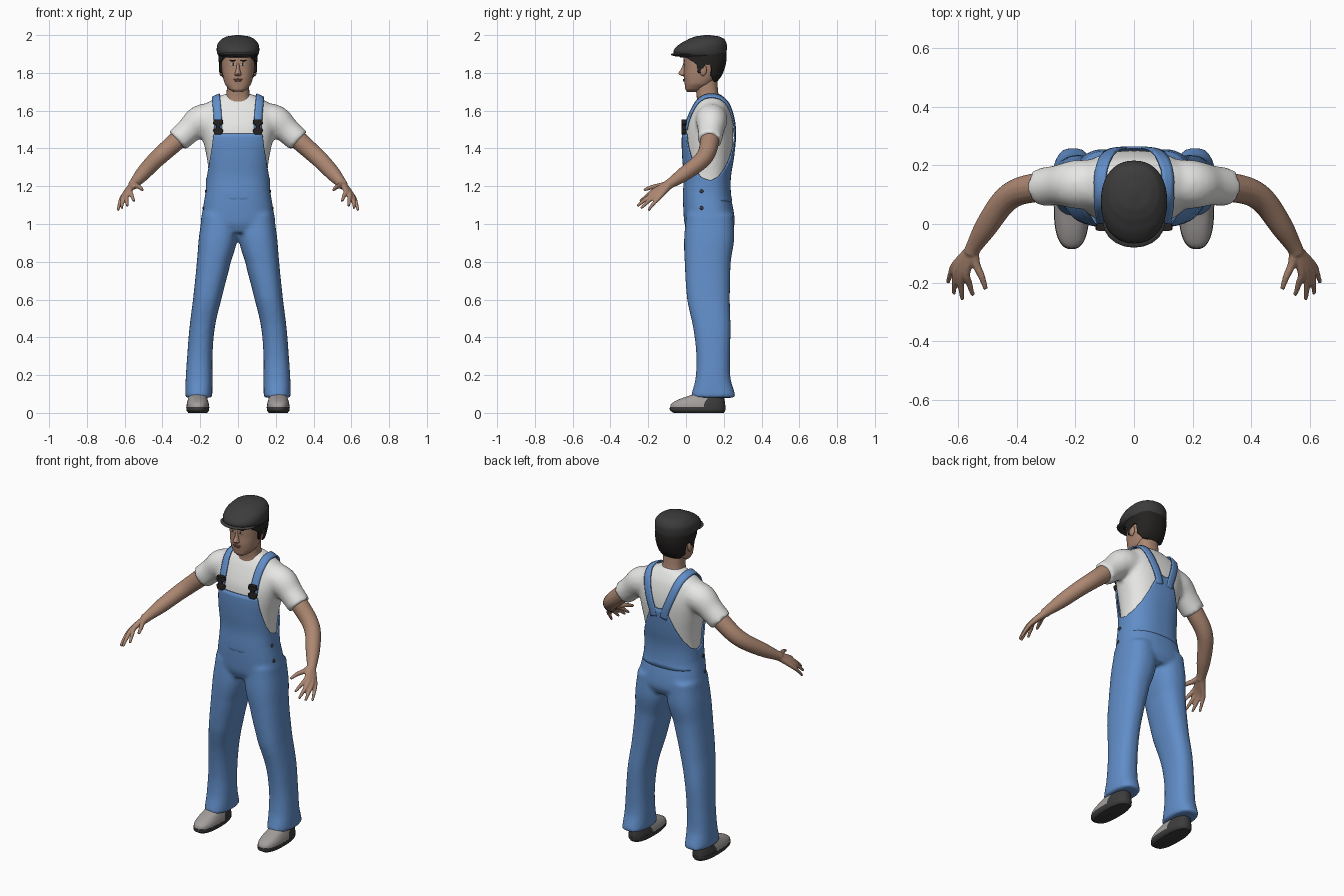
import bpy, bmesh
from math import sin, cos, radians, copysign
from mathutils import Vector
from mathutils.bvhtree import BVHTree

cube = bpy.data.objects.get("Cube")
if cube:
    bpy.data.objects.remove(cube)


def material(name, *rgb):
    m = bpy.data.materials.new(name)
    m.use_nodes = True
    m.diffuse_color = (*rgb, 1)
    bsdf = next(n for n in m.node_tree.nodes if n.type == 'BSDF_PRINCIPLED')
    bsdf.inputs["Base Color"].default_value = (*rgb, 1)
    bsdf.inputs["Roughness"].default_value = 0.8
    return m


BLUE = material("denim blue", .12, .27, .58)
WHITE = material("shirt white", .8, .8, .79)
SKIN = material("skin", .41, .24, .165)
CAP = material("charcoal", .045, .045, .045)
HAIR = material("hair black", .018, .016, .015)
GREY = material("shoe grey", .36, .34, .33)
LIP = material("lip", .27, .12, .09)
EYE = material("eye white", .6, .57, .54)


def hermite(a, b, c, d, t):
    m0, m1 = (c - a) / 2, (d - b) / 2
    return b + t * m0 + t * t * (3 * (c - b) - 2 * m0 - m1) + t ** 3 * (2 * (b - c) + m0 + m1)


def around(seq, i):
    n = len(seq) - 1
    return [seq[min(max(k, 0), n)] for k in (i - 1, i, i + 1, i + 2)]


def at(sections, z):
    """Smoothly read (half width, front, back, centre x) at a height."""
    i = 0
    while i < len(sections) - 2 and z > sections[i + 1][0]:
        i += 1
    q = [(*s, 0)[:5] for s in around(sections, i)]
    t = (z - q[1][0]) / (q[2][0] - q[1][0])
    return [hermite(*(s[k] for s in q), t) for k in range(1, 5)]


def surface(sections, angle, z, grow=0, power=2.4):
    """Point on a lofted body; angle 0 is the front."""
    rx, front, back, cx = at(sections, z)
    s, c = sin(angle), cos(angle)
    x = copysign(abs(s) ** (2 / power), s) * (rx + grow)
    y = copysign(abs(c) ** (2 / power), c) * ((back - front) / 2 + grow)
    return Vector((cx + x, (front + back) / 2 - y, z))


def skin_rings(bm, rings, caps=True, closed=True):
    rows = [[bm.verts.new(p) for p in r] for r in rings]
    n = len(rows[0])
    for a, b in zip(rows, rows[1:]):
        for k in range(n if closed else n - 1):
            j = (k + 1) % n
            bm.faces.new((a[k], a[j], b[j], b[k]))
    if caps:
        bm.faces.new(rows[0])
        bm.faces.new(rows[-1])


def loft(bm, sections, side=1, sub=5, n=40, power=2.4):
    zs = [a[0] + (b[0] - a[0]) * k / sub for a, b in zip(sections, sections[1:]) for k in range(sub)]
    zs.append(sections[-1][0])
    flip = Vector((side, 1, 1))
    skin_rings(bm, [[surface(sections, radians(360 * k / n), z, 0, power) * flip for k in range(n)] for z in zs])


def tube(bm, points, side=1, sub=5, n=16):
    """Round limb through (x, y, z, radius) points."""
    path = []
    for i in range(len(points) - 1):
        q = around(points, i)
        path += [[hermite(*(p[k] for p in q), t / sub) for k in range(4)] for t in range(sub)]
    path.append(points[-1])
    rings = []
    for i, p in enumerate(path):
        c = Vector(p[:3])
        d = Vector(path[min(i + 1, len(path) - 1)][:3]) - Vector(path[max(i - 1, 0)][:3])
        u = d.cross(Vector((0, 1, .3))).normalized()
        v = d.cross(u).normalized()
        ring = [c + p[3] * (u * cos(radians(360 * k / n)) + v * sin(radians(360 * k / n))) for k in range(n)]
        rings.append([Vector((side * r.x, r.y, r.z)) for r in ring])
    skin_rings(bm, rings)


def finish(name, bm, *mats, voxel=0, smooth=4, thick=0):
    bmesh.ops.recalc_face_normals(bm, faces=bm.faces)
    me = bpy.data.meshes.new(name)
    bm.to_mesh(me)
    bm.free()
    ob = bpy.data.objects.new(name, me)
    bpy.context.collection.objects.link(ob)
    for m in mats:
        me.materials.append(m)
    bpy.ops.object.select_all(action='DESELECT')
    ob.select_set(True)
    bpy.context.view_layer.objects.active = ob
    if voxel:
        r = ob.modifiers.new("blend", 'REMESH')
        r.mode, r.voxel_size, r.use_smooth_shade = 'VOXEL', voxel, True
        s = ob.modifiers.new("soften", 'SMOOTH')
        s.factor, s.iterations = .5, smooth
    else:
        bpy.ops.object.shade_smooth_by_angle(angle=radians(45))
    if thick:
        s = ob.modifiers.new("thickness", 'SOLIDIFY')
        s.thickness, s.offset = thick, 0
    bpy.context.view_layer.update()
    return ob


def lofted(name, sections, mat, **kw):
    bm = bmesh.new()
    loft(bm, sections, **kw)
    return finish(name, bm, mat)


def ball(name, loc, scale, mat):
    bm = bmesh.new()
    bmesh.ops.create_uvsphere(bm, u_segments=20, v_segments=12, radius=1)
    bmesh.ops.scale(bm, vec=scale, verts=bm.verts)
    bmesh.ops.translate(bm, vec=loc, verts=bm.verts)
    return finish(name, bm, mat)


def heights(table, deg):
    deg = min(deg, 360 - deg)
    for (a, h), (b, g) in zip(table, table[1:]):
        if deg <= b:
            return h + (g - h) * (deg - a) / (b - a)


def shell(name, sections, low, high, grow, mat, thick, n=120, rows=16):
    """Fitted layer over a body, with edges whose height follows the angle."""
    rings = []
    for r in range(rows + 1):
        ring = []
        for k in range(n):
            d = 360 * k / n
            lo, hi = heights(low, d), heights(high, d)
            ring.append(surface(sections, radians(d), lo + (hi - lo) * r / rows, grow))
        rings.append(ring)
    bm = bmesh.new()
    skin_rings(bm, rings, caps=False)
    return finish(name, bm, mat, thick=thick)


def tree(ob):
    return BVHTree.FromObject(ob, bpy.context.evaluated_depsgraph_get())


# Shirt: torso blended with two short sleeves
torso = [(1.08, .168, 0, .238), (1.16, .158, -.002, .224), (1.25, .155, .002, .224), (1.35, .165, -.006, .24),
         (1.45, .186, -.009, .25), (1.52, .2, 0, .25), (1.58, .203, .022, .24), (1.63, .178, .045, .224),
         (1.665, .125, .066, .202), (1.69, .07, .078, .185)]
bm = bmesh.new()
loft(bm, torso)
for s in (-1, 1):
    tube(bm, [(.12, .135, 1.56, .085), (.2, .135, 1.545, .084), (.26, .132, 1.495, .07), (.322, .125, 1.44, .066)], s)
shirt = finish("shirt", bm, WHITE, voxel=.012, smooth=6)

# Trousers: pelvis blended with two legs
pelvis = [(.955, .13, .01, .24), (1, .193, -.008, .258), (1.07, .188, -.014, .252), (1.15, .175, -.016, .236),
          (1.215, .167, -.012, .23)]
leg = [(.08, .072, .026, .264, .208), (.18, .071, .05, .236, .206), (.3, .067, .055, .233, .202),
       (.45, .067, .038, .236, .19), (.6, .075, .006, .232, .163), (.8, .09, -.007, .237, .128),
       (.92, .102, -.01, .255, .106), (1.05, .094, 0, .25, .098)]
bm = bmesh.new()
loft(bm, pelvis)
for s in (-1, 1):
    loft(bm, leg, s)
trousers = finish("overall_trousers", bm, BLUE, voxel=.011, smooth=5)

# Bib and back panel cut from one fitted layer
edge = [(0, 1.48), (35, 1.48), (38, 1.45), (44, 1.4), (62, 1.3), (76, 1.25), (95, 1.23), (115, 1.25),
        (135, 1.3), (152, 1.37), (166, 1.45), (171, 1.49), (180, 1.48)]
bib = shell("overall_bib", torso, [(0, 1.12), (180, 1.12)], edge, .01, BLUE, .008)

# Straps laid over the shoulders, with buckles
on_shirt, on_bib = tree(shirt), tree(bib)
strap = [(.105, 0, 1.5), (.106, .02, 1.56), (.11, .05, 1.62), (.114, .1, 1.67), (.112, .15, 1.67),
         (.1, .2, 1.64), (.075, .24, 1.56), (.046, .255, 1.48), (.03, .255, 1.42)]
for s, side in ((1, "left"), (-1, "right")):
    rows = []
    for i in range(len(strap) - 1):
        q = around(strap, i)
        for t in range(5):
            p = Vector([hermite(*(v[k] for v in q), t / 5) for k in range(3)])
            p.x *= s
            d = Vector(strap[i + 1]) - Vector(strap[i])
            d.x *= s
            normal = on_shirt.find_nearest(p)[1]
            across = d.cross(normal).normalized()
            row = []
            for w in (-.021, -.007, .007, .021):
                hit, nor, _, _ = on_shirt.find_nearest(p + across * w)
                row.append(hit + nor * .011)
            rows.append(row)
    bm = bmesh.new()
    skin_rings(bm, rows, caps=False, closed=False)
    finish(side + "_strap", bm, BLUE, thick=.008)
    y = on_bib.find_nearest(Vector((s * .105, -.05, 1.47)))[0].y
    plates = [(1.475, .016), (1.48, .022), (1.5, .026), (1.507, .012), (1.522, .012), (1.53, .026), (1.553, .024)]
    lofted(side + "_buckle", [(z, w, y - .012, y + .014, s * .105) for z, w in plates], HAIR, power=4)
    hips = tree(trousers)
    for z in (1.19, 1.1):
        hit = hips.find_nearest(Vector((s * .3, .06, z)))[0]
        ball(side + "_hip_button", hit, (.006, .01, .01), CAP)

# Arms and hands
fingers = {"index": [(.572, -.165, 1.178, .014), (.562, -.205, 1.15, .011), (.55, -.243, 1.12, .007)],
           "middle": [(.588, -.165, 1.166, .014), (.59, -.215, 1.13, .011), (.586, -.258, 1.095, .007)],
           "ring": [(.602, -.155, 1.155, .014), (.612, -.2, 1.12, .011), (.615, -.238, 1.083, .007)],
           "little": [(.61, -.138, 1.145, .013), (.626, -.17, 1.11, .01), (.635, -.2, 1.072, .007)],
           "thumb": [(.54, -.135, 1.203, .015), (.52, -.18, 1.195, .012), (.506, -.222, 1.18, .008)]}
for s, side in ((1, "left"), (-1, "right")):
    bm = bmesh.new()
    tube(bm, [(.27, .13, 1.49, .05), (.33, .125, 1.435, .05), (.4, .108, 1.372, .047), (.45, .07, 1.325, .044),
              (.505, -.01, 1.265, .039), (.545, -.075, 1.22, .028), (.557, -.1, 1.205, .026)], s)
    for f in fingers.values():
        tube(bm, [(.55, -.085, 1.212, .022), *f], s, n=12)
    finish(side + "_arm", bm, SKIN, voxel=.005, smooth=3)

# Neck and head
lofted("neck", [(1.58, .09, .05, .18), (1.66, .069, .057, .178), (1.7, .06, .054, .17), (1.77, .06, .05, .165)], SKIN)
skull = [(1.7, .025, .005, .06), (1.712, .047, -.003, .09), (1.74, .069, -.007, .135), (1.78, .08, -.012, .172),
         (1.82, .086, -.011, .19), (1.86, .089, -.013, .2), (1.9, .089, -.012, .2), (1.94, .08, .01, .19)]
head = lofted("head", skull, SKIN)
face = tree(head)


def on_face(name, x, z, scale, mat):
    ball(name, face.find_nearest(Vector((x, -.06, z)))[0], scale, mat)


lofted("nose", [(1.783, .011, -.022, .01), (1.79, .019, -.034, .01), (1.798, .016, -.04, .01),
                (1.82, .01, -.026, .01), (1.85, .008, -.015, .01)], SKIN, n=20, power=2)
on_face("upper_lip", 0, 1.759, (.024, .006, .004), LIP)
on_face("lower_lip", 0, 1.751, (.019, .007, .005), LIP)
for s, side in ((1, "left"), (-1, "right")):
    on_face(side + "_eye", s * .036, 1.843, (.014, .003, .006), EYE)
    on_face(side + "_iris", s * .036, 1.843, (.006, .005, .006), HAIR)
    on_face(side + "_eyebrow", s * .038, 1.863, (.02, .004, .004), HAIR)
    ball(side + "_ear", (s * .09, .09, 1.815), (.01, .02, .031), SKIN)

# Hair and flat cap
hairline = [(0, 1.885), (45, 1.88), (66, 1.86), (76, 1.845), (81, 1.8), (88, 1.8), (93, 1.845),
            (106, 1.845), (114, 1.785), (140, 1.757), (180, 1.752)]
shell("hair", skull, hairline, [(0, 1.93), (180, 1.93)], .008, HAIR, .01)
lofted("flat_cap", [(1.882, .097, -.03, .205), (1.9, .109, -.062, .213), (1.925, .113, -.062, .216),
                    (1.955, .107, -.03, .215), (1.98, .086, .015, .202), (1.993, .058, .05, .175),
                    (2, .015, .095, .13)], CAP, power=2.2)
ball("cap_peak", (0, .005, 1.897), (.106, .086, .013), CAP)

# Shoes: grey toe, dark heel and sole
for s, side in ((1, "left"), (-1, "right")):
    c = s * .213
    lofted(side + "_sole", [(0, .05, -.066, .2, c), (.012, .059, -.084, .208, c), (.03, .061, -.086, .21, c)],
           CAP, power=2.5)
    bm = bmesh.new()
    loft(bm, [(.025, .06, -.084, .209, c), (.05, .058, -.076, .207, c), (.075, .051, -.03, .203, c),
              (.1, .043, .04, .195, c), (.125, .038, .08, .185, c)], power=2.5)
    for f in bm.faces:
        f.material_index = int(f.calc_center_median().y > .105)
    finish(side + "_shoe", bm, GREY, CAP)
